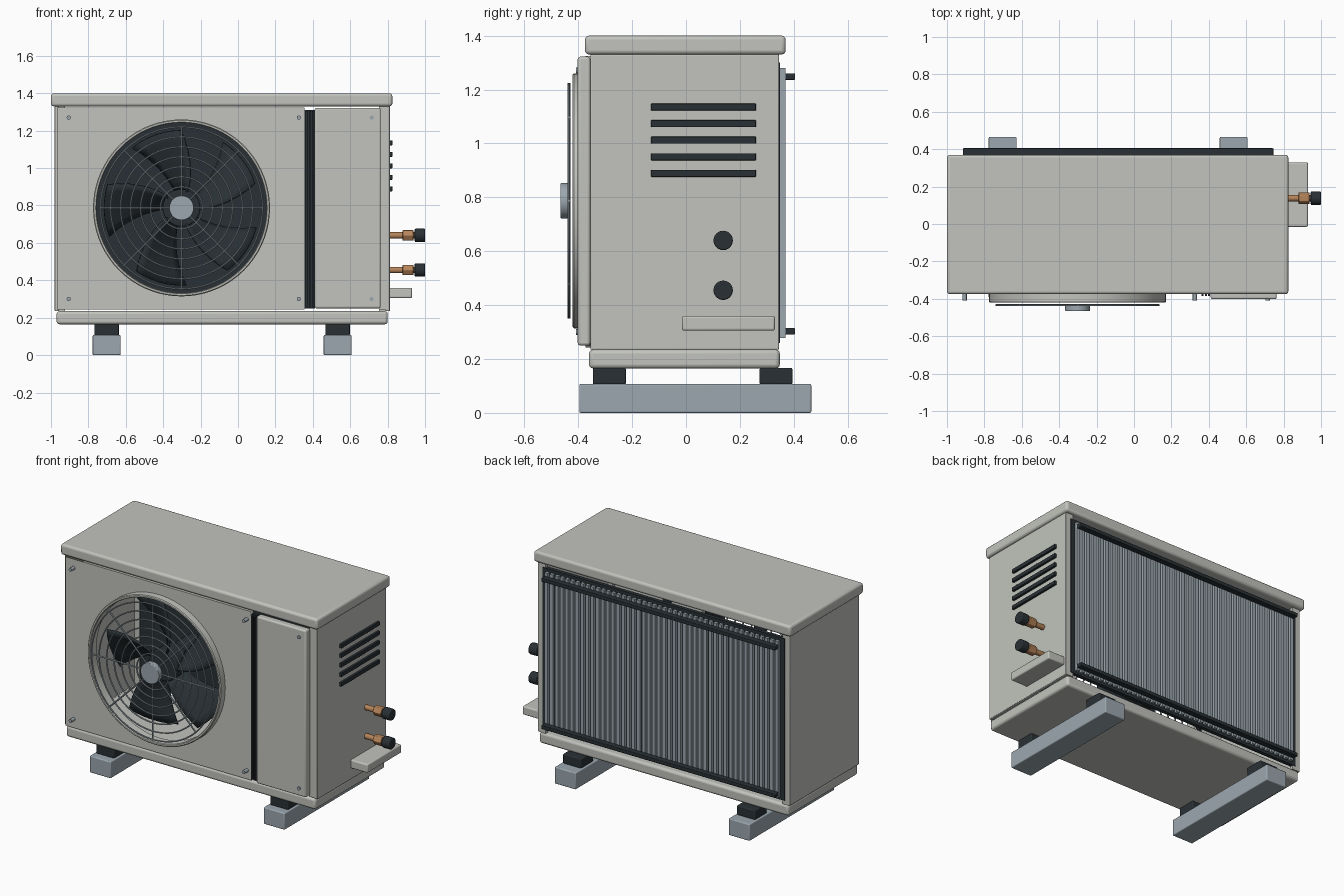
import bpy, bmesh, math
from mathutils import Matrix

if "Cube" in bpy.data.objects:
    bpy.data.objects.remove(bpy.data.objects["Cube"])

def mat(name, r, g, b):
    m = bpy.data.materials.new(name)
    m.diffuse_color = (r, g, b, 1)
    m.use_nodes = True
    m.node_tree.nodes["Principled BSDF"].inputs["Base Color"].default_value = m.diffuse_color
    return m

BODY = mat("warm_grey", 0.54, 0.55, 0.51)
DARK = mat("dark_plastic", 0.022, 0.03, 0.035)
STEEL = mat("steel", 0.33, 0.39, 0.43)
COPPER = mat("copper", 0.46, 0.23, 0.10)
CX, CZ = -0.302, 0.787          # fan centre

def smooth(o):
    bpy.ops.object.select_all(action='DESELECT')
    o.select_set(True)
    bpy.context.view_layer.objects.active = o
    bpy.ops.object.shade_smooth_by_angle(angle=math.radians(35))

def finish(name, bm, m, bevel=0.0):
    bmesh.ops.recalc_face_normals(bm, faces=bm.faces)
    me = bpy.data.meshes.new(name)
    bm.to_mesh(me)
    bm.free()
    o = bpy.data.objects.new(name, me)
    bpy.context.collection.objects.link(o)
    me.materials.append(m)
    if bevel:
        b = o.modifiers.new("bevel", 'BEVEL')
        b.width, b.segments = bevel, 3
        smooth(o)
    return o

def add_box(bm, x, y, z):
    c = [(a[0] + a[1]) / 2 for a in (x, y, z)]
    s = [a[1] - a[0] for a in (x, y, z)]
    bmesh.ops.create_cube(bm, size=1, matrix=Matrix.Translation(c) @ Matrix.Diagonal((*s, 1)))

def box(name, x, y, z, m=BODY, bevel=0.0):
    bm = bmesh.new()
    add_box(bm, x, y, z)
    return finish(name, bm, m, bevel)

def rod(name, axis, a, b, centre, r, m, n=32, bevel=0.0):
    """Cylinder along x or y from a to b; centre holds the other two coordinates."""
    bm = bmesh.new()
    mid = (a + b) / 2
    if axis == 'x':
        mx = Matrix.Translation((mid, *centre)) @ Matrix.Rotation(math.pi / 2, 4, 'Y')
    else:
        mx = Matrix.Translation((centre[0], mid, centre[1])) @ Matrix.Rotation(math.pi / 2, 4, 'X')
    bmesh.ops.create_cone(bm, cap_ends=True, segments=n, radius1=r, radius2=r, depth=b - a, matrix=mx)
    o = finish(name, bm, m, bevel)
    if n > 8:
        smooth(o)
    return o

def lathe(name, profile, m, n=72):
    """Closed (radius, y) profile turned around the fan axis."""
    bm = bmesh.new()
    rings = []
    for i in range(n):
        t = 2 * math.pi * i / n
        rings.append([bm.verts.new((CX + r * math.cos(t), y, CZ + r * math.sin(t))) for r, y in profile])
    k = len(profile)
    for i in range(n):
        p, q = rings[i], rings[(i + 1) % n]
        for j in range(k):
            bm.faces.new((p[j], p[(j + 1) % k], q[(j + 1) % k], q[j]))
    o = finish(name, bm, m)
    smooth(o)
    return o

# Casing: hollow box of lid, base, sides and rear posts
box("lid", (-1.0, 0.825), (-0.375, 0.37), (1.33, 1.40), BODY, 0.015)
box("base_pan", (-0.97, 0.80), (-0.36, 0.348), (0.165, 0.235), BODY, 0.015)
box("left_side", (-0.98, -0.96), (-0.355, 0.345), (0.235, 1.33), BODY, 0.004)
box("right_side", (0.79, 0.812), (-0.355, 0.345), (0.235, 1.33), BODY, 0.004)
box("front_right_post", (0.755, 0.80), (-0.355, -0.335), (0.24, 1.33))
box("rear_left_post", (-0.97, -0.925), (0.32, 0.345), (0.235, 1.33))
box("rear_right_post", (0.755, 0.80), (0.32, 0.345), (0.235, 1.33))

# Front panel with round fan opening
cu = bpy.data.curves.new("front_panel", 'CURVE')
cu.dimensions, cu.fill_mode, cu.extrude = '2D', 'BOTH', 0.009
circle = [(CX + 0.457 * math.cos(i * math.pi / 36), CZ + 0.457 * math.sin(i * math.pi / 36)) for i in range(72)]
for pts in ([(-0.965, 0.243), (0.355, 0.243), (0.355, 1.325), (-0.965, 1.325)], circle):
    sp = cu.splines.new('POLY')
    sp.points.add(len(pts) - 1)
    for p, (x, z) in zip(sp.points, pts):
        p.co = (x, z, 0, 1)
    sp.use_cyclic_u = True
panel = bpy.data.objects.new("front_panel", cu)
bpy.context.collection.objects.link(panel)
panel.rotation_euler.x = math.pi / 2
panel.location.y = -0.364
cu.materials.append(BODY)
bpy.ops.object.select_all(action='DESELECT')
panel.select_set(True)
bpy.context.view_layer.objects.active = panel
bpy.ops.object.convert(target='MESH')

# Service panel and dark ribbed seam
box("service_panel", (0.41, 0.763), (-0.402, -0.355), (0.25, 1.322), BODY, 0.01)
box("seam_strip", (0.353, 0.412), (-0.368, -0.352), (0.25, 1.31), DARK)
bm = bmesh.new()
for x in (0.367, 0.384, 0.401):
    add_box(bm, (x - 0.005, x + 0.005), (-0.386, -0.366), (0.255, 1.305))
finish("seam_ribs", bm, DARK)

# Panel screws
for x, y in ((-0.905, -0.372), (0.325, -0.372), (0.715, -0.40)):
    for z in (0.30, 1.27):
        rod("screw", 'y', -0.409, y, (x, z), 0.011, STEEL, 16)

# Fan surround
lathe("fan_surround", [(0.455, -0.355), (0.455, -0.416), (0.459, -0.421), (0.468, -0.421),
                       (0.473, -0.416), (0.473, -0.355)], BODY)

# Fan guard: rings, spokes and centre cap
for i in range(7):
    r = 0.112 + i * 0.0535
    bpy.ops.mesh.primitive_torus_add(major_radius=r, minor_radius=0.0045, major_segments=64, minor_segments=8,
                                     location=(CX, -0.435, CZ), rotation=(math.pi / 2, 0, 0))
    o = bpy.context.object
    o.name = "guard_ring"
    o.data.materials.append(STEEL)
    smooth(o)
bm = bmesh.new()
for i in range(8):
    mx = (Matrix.Translation((CX, -0.434, CZ)) @ Matrix.Rotation(i * math.pi / 4, 4, 'Y')
          @ Matrix.Translation((0, 0, 0.245)))
    bmesh.ops.create_cone(bm, cap_ends=True, segments=8, radius1=0.005, radius2=0.005, depth=0.385, matrix=mx)
finish("guard_spokes", bm, STEEL)
rod("guard_cap", 'y', -0.466, -0.428, (CX, CZ), 0.066, STEEL, 40, 0.004)

# Fan: five swept, pitched blades on a hub, with motor behind
rod("fan_hub", 'y', -0.33, -0.20, (CX, CZ), 0.10, DARK, 40, 0.008)
rod("fan_motor", 'y', -0.20, 0.0, (CX, CZ), 0.08, DARK, 32)
bm = bmesh.new()
for k in range(5):
    grid = []
    for i in range(7):
        u = i / 6
        r, half = 0.09 + 0.325 * u, 0.36 - 0.02 * u
        row = []
        for j in range(7):
            v = j / 3 - 1
            t = math.pi / 2 + k * 2 * math.pi / 5 + half * v + 0.35 * u
            row.append(bm.verts.new((CX + r * math.cos(t), -0.27 + 0.06 * v, CZ + r * math.sin(t))))
        grid.append(row)
    for i in range(6):
        for j in range(6):
            bm.faces.new((grid[i][j], grid[i][j + 1], grid[i + 1][j + 1], grid[i + 1][j]))
blades = finish("fan_blades", bm, DARK)
sol = blades.modifiers.new("thickness", 'SOLIDIFY')
sol.thickness, sol.offset = 0.012, 0
smooth(blades)

# Rear coil: dark backing, fins and two guard bars
box("coil_backing", (-0.945, 0.775), (0.325, 0.349), (0.26, 1.30), DARK)
bm = bmesh.new()
N = 46
for i in range(N):
    x = -0.90 + 1.635 * i / (N - 1)
    add_box(bm, (x - 0.011, x + 0.011), (0.345, 0.369), (0.277, 1.28))
finish("coil_fins", bm, STEEL)
for z in (0.303, 1.248):
    box("coil_bar", (-0.915, 0.745), (0.365, 0.405), (z - 0.012, z + 0.012), DARK, 0.004)

# Side vents
for i in range(5):
    z = 1.135 - i * 0.0615
    box("side_vent", (0.805, 0.826), (-0.13, 0.26), (z - 0.013, z + 0.013), DARK, 0.003)

# Pipe connections and tray below them
for z in (0.455, 0.64):
    c = (0.138, z)
    rod("pipe", 'x', 0.80, 0.96, c, 0.017, COPPER, 24)
    rod("pipe_nut", 'x', 0.88, 0.938, c, 0.032, COPPER, 6, 0.003)
    rod("pipe_cap", 'x', 0.945, 1.0, c, 0.036, DARK, 24, 0.005)
box("pipe_tray", (0.80, 0.93), (-0.015, 0.33), (0.305, 0.36), BODY, 0.008)

# Feet and rubber pads
for x in (-0.702, 0.533):
    box("foot_rail", (x - 0.075, x + 0.075), (-0.396, 0.465), (0.0, 0.107), STEEL, 0.006)
    for y in (-0.284, 0.334):
        box("rubber_pad", (x - 0.065, x + 0.065), (y - 0.061, y + 0.061), (0.105, 0.167), DARK, 0.006)
